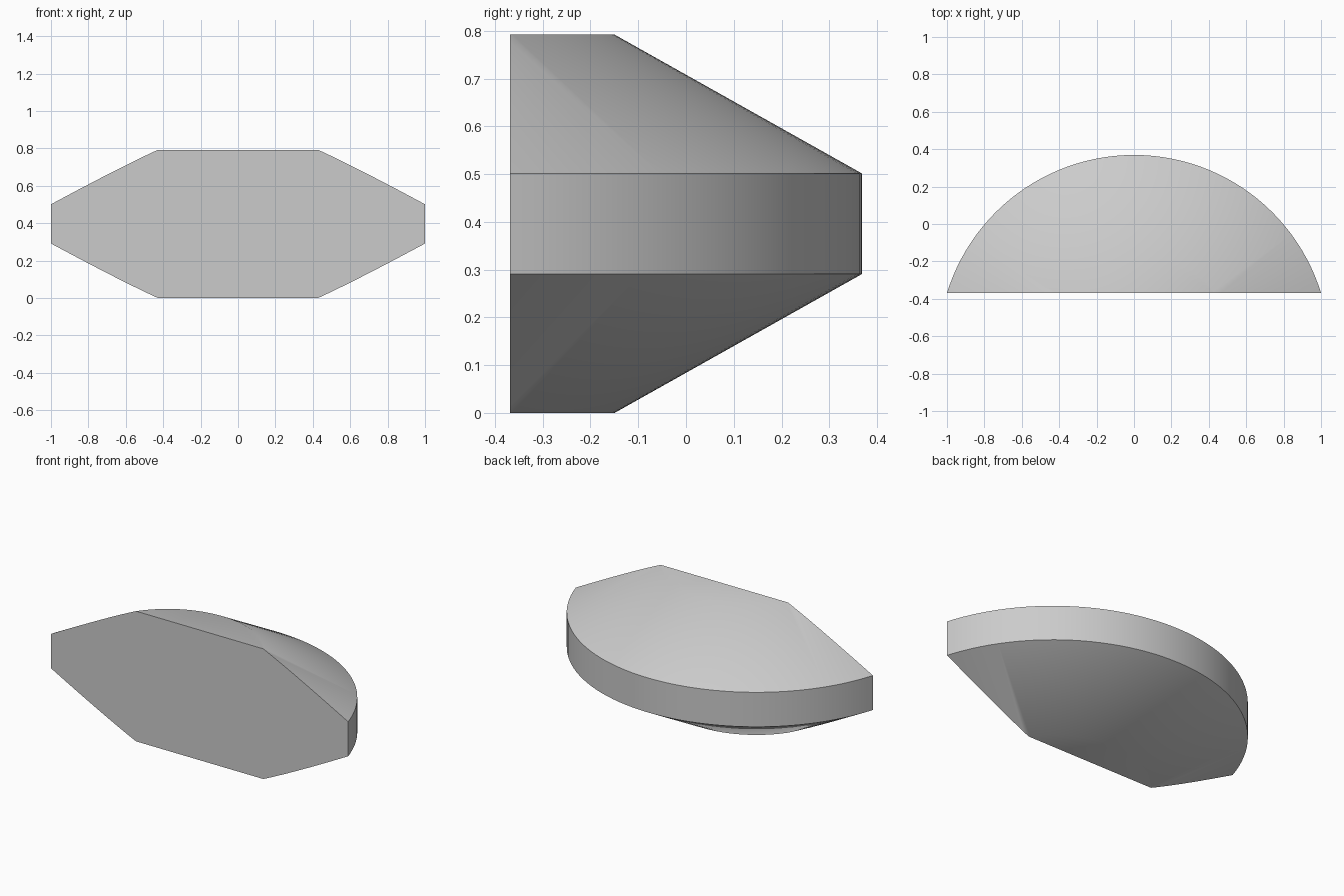
import bpy
import bmesh
import math

cube = bpy.data.objects.get("Cube")
if cube:
    bpy.data.objects.remove(cube, do_unlink=True)

# Plain grey material
grey = bpy.data.materials.new("light_grey")
grey.use_nodes = True
colour = (0.6, 0.6, 0.6, 1)
grey.diffuse_color = colour
grey.node_tree.nodes["Principled BSDF"].inputs["Base Color"].default_value = colour

DEPTH = 0.369                      # half of the front-to-back size
RIM = (1 + (2 * DEPTH) ** 2) / (4 * DEPTH)
CAP = 0.528
AXIS = DEPTH - RIM                 # y of the turning axis
LEVELS = [(CAP, 0), (RIM, 0.291), (RIM, 0.501), (CAP, 0.792)]
SIDES = 128

# Double-bevelled disc turned about a vertical axis
bm = bmesh.new()
rings = []
for radius, z in LEVELS:
    angles = [2 * math.pi * (i + 0.5) / SIDES + math.pi / SIDES for i in range(SIDES)]
    rings.append([bm.verts.new((radius * math.cos(a), AXIS + radius * math.sin(a), z))
                  for a in angles])
for low, high in zip(rings, rings[1:]):
    for i in range(SIDES):
        j = (i + 1) % SIDES
        bm.faces.new((low[i], low[j], high[j], high[i]))
bm.faces.new(rings[0][::-1])
bm.faces.new(rings[-1])

# Slice off the front to leave a flat face
bmesh.ops.bisect_plane(bm, geom=bm.verts[:] + bm.edges[:] + bm.faces[:],
                       plane_co=(0, -DEPTH, 0), plane_no=(0, -1, 0), clear_outer=True)
bmesh.ops.holes_fill(bm, edges=[e for e in bm.edges if e.is_boundary], sides=0)
bmesh.ops.recalc_face_normals(bm, faces=bm.faces[:])

mesh = bpy.data.meshes.new("bevelled_disc_segment")
bm.to_mesh(mesh)
bm.free()
mesh.materials.append(grey)
segment = bpy.data.objects.new("bevelled_disc_segment", mesh)
bpy.context.collection.objects.link(segment)

# Smooth shading with crisp rim and front edges
bpy.context.view_layer.objects.active = segment
segment.select_set(True)
bpy.ops.object.shade_smooth_by_angle(angle=math.radians(30))
